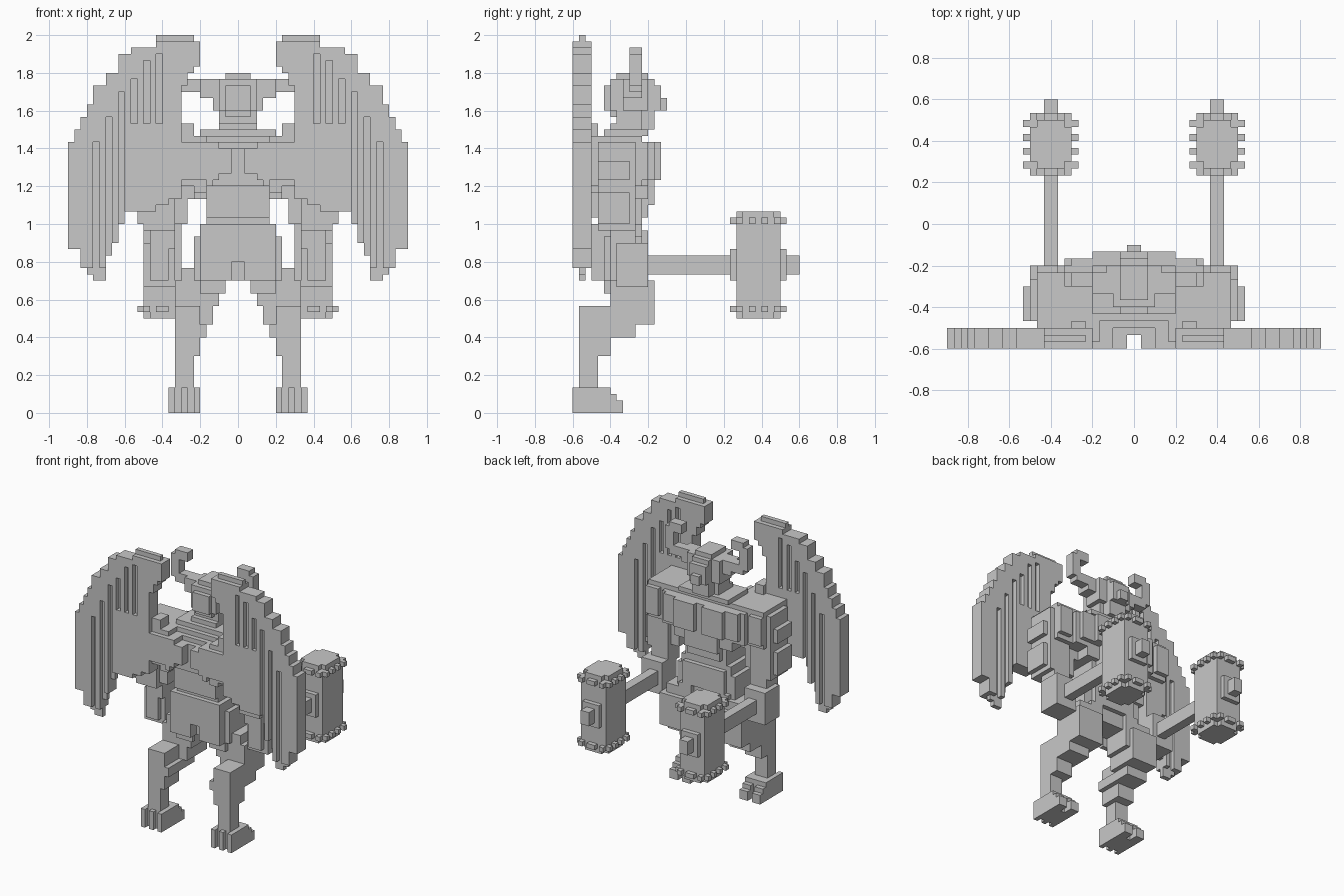
import bpy, bmesh
from mathutils import Vector

if "Cube" in bpy.data.objects:
    bpy.data.objects.remove(bpy.data.objects["Cube"])

U = 1 / 30  # block size

grey = bpy.data.materials.new("stone grey")
grey.diffuse_color = (0.58, 0.58, 0.58, 1)
grey.use_nodes = True
grey.node_tree.nodes["Principled BSDF"].inputs["Base Color"].default_value = grey.diffuse_color


def fill(boxes):
    """Cells covered by boxes (x0, x1, y0, y1, z0, z1)."""
    return {(x, y, z) for a, b, c, d, e, f in boxes
            for x in range(a, b) for y in range(c, d) for z in range(e, f)}


def flip(cells):
    return {(-1 - x, y, z) for x, y, z in cells}


def build(name, cells):
    """Outer skin of a set of blocks, merged into flat faces."""
    bm = bmesh.new()
    verts = {}

    def vert(p):
        if p not in verts:
            verts[p] = bm.verts.new(Vector(p) * U)
        return verts[p]

    for c in sorted(cells):
        for axis in range(3):
            u, v = (axis + 1) % 3, (axis + 2) % 3
            for side in (0, 1):
                n = list(c)
                n[axis] += 1 if side else -1
                if tuple(n) in cells:
                    continue
                quad = []
                for du, dv in ((0, 0), (1, 0), (1, 1), (0, 1)):
                    p = list(c)
                    p[axis] += side
                    p[u] += du
                    p[v] += dv
                    quad.append(vert(tuple(p)))
                bm.faces.new(quad if side else quad[::-1])
    bmesh.ops.dissolve_limit(bm, angle_limit=0.02, verts=bm.verts[:], edges=bm.edges[:])
    me = bpy.data.meshes.new(name)
    bm.to_mesh(me)
    bm.free()
    me.materials.append(grey)
    bpy.context.collection.objects.link(bpy.data.objects.new(name, me))


def pair(name, cells):
    build("right_" + name, cells)
    build("left_" + name, flip(cells))


def both(name, boxes):
    cells = fill(boxes)
    build(name, cells | flip(cells))


# head with rounded skull, jaw, nose and ears
both("head", [
    (0, 2, -11, -6, 53, 54), (0, 2, -12, -5, 47, 53), (0, 2, -13, -4, 48, 52),
    (0, 3, -12, -6, 48, 53), (0, 3, -11, -7, 46, 48), (0, 1, -5, -3, 48, 50),
    (0, 2, -8, -5, 45, 47), (3, 4, -10, -6, 48, 53),
])
# horns: out, up, then curling inward
pair("horn", fill([
    (3, 6, -10, -7, 50, 53), (6, 9, -9, -7, 51, 53),
    (8, 10, -9, -7, 52, 57), (6, 9, -9, -7, 56, 58)]))

# torso: ribcage, back, shoulders, chest plates, waist
both("torso", [
    (0, 10, -15, -6, 36, 43), (0, 9, -14, -7, 43, 44), (0, 6, -13, -6, 44, 45),
    (0, 5, -16, -14, 36, 42),
    (0, 3, -12, -7, 45, 46), (0, 7, -14, -6, 34, 36), (0, 5, -14, -7, 28, 34),
    (0, 5, -15, -13, 31, 37),
    (0, 4, -7, -6, 31, 37), (0, 4, -6, -5, 33, 37),
    (1, 9, -6, -5, 37, 43), (1, 6, -5, -4, 37, 43), (0, 1, -6, -5, 37, 43),
])
# hips and hanging cloth
both("hips", [
    (0, 6, -13, -7, 23, 30), (0, 7, -13, -7, 21, 28), (0, 5, -7, -6, 24, 29),
    (3, 6, -13, -6, 19, 24), (1, 6, -15, -13, 21, 24), (2, 6, -13, -12, 19, 24),
    (0, 6, -15, -13, 24, 30),
])

# arms: shoulder, upper arm with side plates, lower arm, fist, back stud
pair("arm", fill([
    (9, 14, -15, -7, 36, 44), (10, 15, -14, -8, 29, 43), (11, 14, -8, -6, 37, 43),
    (15, 16, -14, -9, 30, 35), (15, 16, -14, -9, 37, 40),
    (8, 10, -13, -9, 30, 38), (7, 8, -13, -9, 34, 38),
    (10, 14, -12, -8, 26, 30), (10, 15, -11, -6, 20, 27),
    (11, 14, -12, -11, 21, 26)]))

# legs: thigh forward, hock back, shin, clawed foot
leg = [
    (3, 9, -12, -6, 17, 23), (4, 10, -12, -5, 14, 21), (5, 10, -12, -8, 12, 14),
    (6, 10, -17, -12, 14, 17), (5, 10, -17, -12, 12, 14), (6, 10, -17, -12, 9, 12),
    (7, 10, -17, -14, 3, 9), (6, 11, -17, -12, 0, 4),
]
for x in (6, 9):
    leg += [(x, x + 2, -12, -10, 0, 2), (x, x + 2, -12, -11, 0, 3)]
for x in (6, 8, 10):
    leg += [(x, x + 1, -18, -17, 0, 4)]
pair("leg", fill(leg))

# hammers: shaft, block head with cut-corner caps, face bosses, rings of studs
hammer = [
    (11, 13, -6, 8, 22, 25),
    (9, 15, 8, 15, 16, 31), (9, 15, 9, 14, 15, 32), (10, 14, 8, 15, 15, 32),
    (10, 14, 7, 16, 21, 26), (11, 13, 16, 18, 22, 25),
]
for z in (16, 30):
    for y in (8, 10, 12, 14):
        hammer += [(8, 9, y, y + 1, z, z + 1), (15, 16, y, y + 1, z, z + 1)]
    for x in (9, 11, 12, 14):
        hammer += [(x, x + 1, 7, 8, z, z + 1), (x, x + 1, 15, 16, z, z + 1)]
pair("hammer", fill(hammer))

# wings: stepped arch of feathers, short inner and long outer grooves
tops = [59, 59, 59, 59, 59, 59, 59, 58, 58, 58, 58, 57, 57, 54, 54, 52, 52, 49, 47, 45, 43]
ends = [55, 54, 52, 34, 34, 33, 33, 32, 32, 32, 32, 32, 30, 27, 25, 21, 21, 22, 23, 26, 26]
grooves = {12: (46, 57), 14: (46, 56), 16: (46, 53), 18: (30, 51), 20: (25, 47), 22: (23, 43)}
wing = [(7, 13, -17, -16, 59, 60)]
for i, (top, end) in enumerate(zip(tops, ends)):
    x = 6 + i
    low, high = grooves.get(x, (end, end))
    full = max(end, 23)
    wing += [(x, x + 1, -17, -16, end, top), (x, x + 1, -18, -15, full, max(low, full)),
             (x, x + 1, -18, -15, max(high, full), top)]
# wing root along the back
wing += [(1, 3, -18, -14, 38, 42), (3, 4, -18, -14, 37, 43), (4, 5, -18, -14, 36, 43),
         (5, 7, -17, -14, 35, 44), (7, 9, -17, -14, 36, 46), (5, 9, -18, -17, 37, 43)]
pair("wing", fill(wing))
